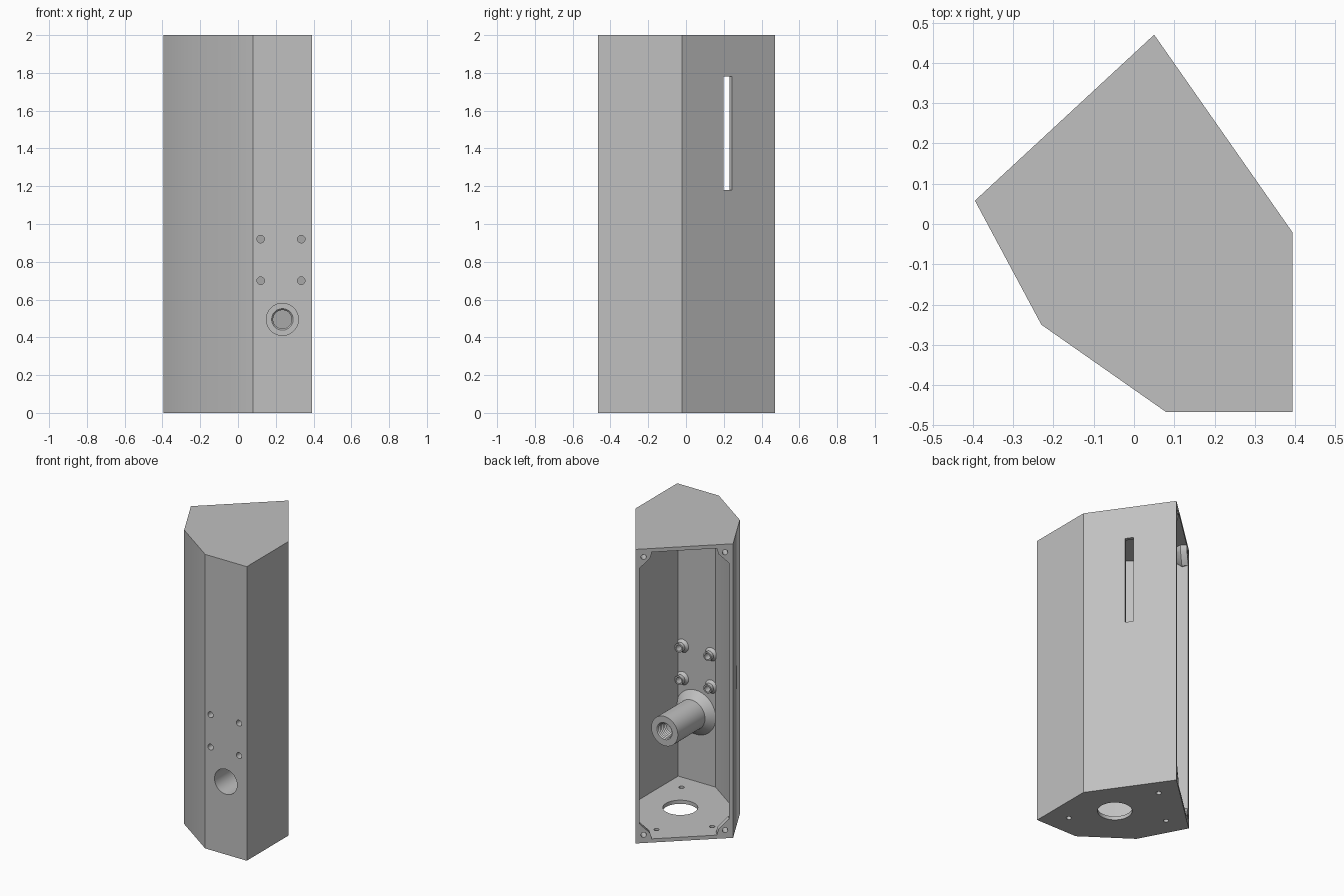
import bpy, bmesh, math
from mathutils import Vector, Matrix

if "Cube" in bpy.data.objects:
    bpy.data.objects.remove(bpy.data.objects["Cube"], do_unlink=True)

grey = bpy.data.materials.new("plain grey")
grey.use_nodes = True
grey.diffuse_color = (0.53, 0.53, 0.53, 1)
grey.node_tree.nodes["Principled BSDF"].inputs["Base Color"].default_value = grey.diffuse_color

HEIGHT, WALL = 2.0, 0.025
# Outline, counter-clockwise from above; the third edge is the open side
OUTLINE = [Vector(p) for p in ((0.393, -0.467), (0.393, -0.02), (0.05, 0.47),
                               (-0.395, 0.058), (-0.23, -0.25), (0.08, -0.467))]
OPEN_START, OPEN_END = OUTLINE[2], OUTLINE[3]
OPEN_LENGTH = (OPEN_END - OPEN_START).length
ALONG = ((OPEN_END - OPEN_START) / OPEN_LENGTH).to_3d()
INWARD = Vector((-ALONG.y, ALONG.x, 0))
FRONT_Y = OUTLINE[0].y
INNER_Y = FRONT_Y + WALL


def make(name, bm):
    bmesh.ops.recalc_face_normals(bm, faces=bm.faces)
    mesh = bpy.data.meshes.new(name)
    bm.to_mesh(mesh)
    bm.free()
    mesh.materials.append(grey)
    obj = bpy.data.objects.new(name, mesh)
    bpy.context.collection.objects.link(obj)
    return obj


def activate(obj):
    bpy.ops.object.select_all(action='DESELECT')
    obj.select_set(True)
    bpy.context.view_layer.objects.active = obj


def subtract(obj, cutter):
    cutter.hide_render = True
    mod = obj.modifiers.new("cut", 'BOOLEAN')
    mod.operation, mod.solver, mod.object = 'DIFFERENCE', 'EXACT', cutter
    activate(obj)
    bpy.ops.object.modifier_apply(modifier=mod.name)
    bpy.data.objects.remove(cutter, do_unlink=True)


def smooth(obj):
    activate(obj)
    bpy.ops.object.shade_smooth_by_angle(angle=math.radians(30))


def prism(name, points, low, high):
    bm = bmesh.new()
    face = bm.faces.new([bm.verts.new((p.x, p.y, low)) for p in points])
    top = bmesh.ops.extrude_face_region(bm, geom=[face])["geom"]
    bmesh.ops.translate(bm, vec=(0, 0, high - low),
                        verts=[v for v in top if isinstance(v, bmesh.types.BMVert)])
    return make(name, bm)


def offset(points, distances):
    """Move every edge inward by its own distance."""
    normals = []
    for i, p in enumerate(points):
        d = (points[(i + 1) % len(points)] - p).normalized()
        normals.append(Vector((-d.y, d.x)))
    result = []
    for i, p in enumerate(points):
        m, n, a, b = normals[i - 1], normals[i], distances[i - 1], distances[i]
        shift = Vector((a * n.y - b * m.y, m.x * b - n.x * a)) / (m.x * n.y - m.y * n.x)
        result.append(p + shift)
    return result


def drill(bm, centre, axis, radius, length, sides=32):
    turn = Vector((0, 0, 1)).rotation_difference(axis).to_matrix().to_4x4()
    bmesh.ops.create_cone(bm, cap_ends=True, segments=sides, radius1=radius, radius2=radius,
                          depth=length, matrix=Matrix.Translation(centre) @ turn)


def lathe(name, x, z, profile, sides=48):
    """Turn a closed (radius, y) profile about an axis running front to back."""
    bm = bmesh.new()
    rings = []
    for i in range(sides):
        t = math.tau * i / sides
        rings.append([bm.verts.new((x + r * math.cos(t), y, z + r * math.sin(t)))
                      for r, y in profile])
    for i in range(sides):
        a, b = rings[i - 1], rings[i]
        for j in range(len(profile)):
            bm.faces.new((a[j - 1], a[j], b[j], b[j - 1]))
    obj = make(name, bm)
    smooth(obj)
    return obj


def corner_boss(right_end, top):
    """Rounded, tapering screw boss for one corner of the open side."""
    shape = ((-0.06, -0.06), (0.1, -0.06), (0.1, 0.03), (0.09, 0.065),
             (0.06, 0.095), (0.025, 0.13), (-0.06, 0.14))
    bm = bmesh.new()
    for depth, scale in ((-0.1, 1), (0.04, 1), (0.15, 0.25)):
        for u, h in shape:
            u, h = u if u < 0 else u * scale, h if h < 0 else h * scale
            u = OPEN_LENGTH - u if right_end else u
            h = HEIGHT - h if top else h
            bm.verts.new(OPEN_START.to_3d() + ALONG * u + INWARD * depth + Vector((0, 0, h)))
    hull = bmesh.ops.convex_hull(bm, input=bm.verts)
    spare = [v for v in bm.verts if not v.link_faces]
    bmesh.ops.delete(bm, geom=spare, context='VERTS')
    return make("boss_shape", bm)


# Hollow housing, with the corner bosses left standing
housing = prism("housing", OUTLINE, 0, HEIGHT)
inner = offset(OUTLINE, [WALL, WALL, -0.05, WALL, WALL, WALL])
cavity = prism("cavity_cutter", inner, WALL, HEIGHT - WALL)
for right_end in (False, True):
    for top in (False, True):
        subtract(cavity, corner_boss(right_end, top))
subtract(housing, cavity)

# Screw holes, spout hole and base holes
STUDS = [(x, z) for x in (0.12, 0.335) for z in (0.7, 0.92)]
SPOUT_X, SPOUT_Z = 0.235, 0.495
holes = bmesh.new()
for u in (0.05, OPEN_LENGTH - 0.05):
    for z in (0.055, HEIGHT - 0.055):
        place = OPEN_START.to_3d() + ALONG * u + Vector((0, 0, z))
        drill(holes, place, INWARD, 0.017, 0.16, 24)
back = Vector((0, 1, 0))
for x, z in STUDS:
    drill(holes, Vector((x, FRONT_Y, z)), back, 0.02, 0.1, 24)
drill(holes, Vector((SPOUT_X, FRONT_Y, SPOUT_Z)), back, 0.085, 0.1, 48)
up = Vector((0, 0, 1))
drill(holes, Vector((0.094, -0.073, 0)), up, 0.108, 0.1, 48)
for x, y in ((0.258, -0.321), (0.03, 0.274), (-0.225, 0.041)):
    drill(holes, Vector((x, y, 0)), up, 0.017, 0.1, 24)

# Tall slot through the back right wall
wall_dir = (OUTLINE[2] - OUTLINE[1]).normalized()
spin = Matrix.Rotation(math.atan2(wall_dir.y, wall_dir.x), 4, 'Z')
middle = OUTLINE[1].lerp(OUTLINE[2], 0.493).to_3d() + Vector((0, 0, 1.48))
bmesh.ops.create_cube(holes, size=1, matrix=Matrix.Translation(middle) @ spin
                      @ Matrix.Diagonal((0.055, 0.12, 0.6, 1)))
subtract(housing, make("hole_cutter", holes))
smooth(housing)

# Flared tube with a threaded bore at its inner end
tube_end, step = -0.105, 0.016
thread = [(0.049 if i % 2 else 0.057, tube_end - step * i / 2) for i in range(13)]
lathe("threaded_tube", SPOUT_X, SPOUT_Z,
      [(0.085, INNER_Y), (0.15, INNER_Y), (0.1, INNER_Y + 0.045), (0.1, tube_end)]
      + thread + [(0.085, thread[-1][1])])

# Four hollow studs inside the front wall
for i, (x, z) in enumerate(STUDS):
    lathe(f"stud_{i + 1}", x, z,
          [(0.02, INNER_Y), (0.045, INNER_Y), (0.03, INNER_Y + 0.018),
           (0.03, INNER_Y + 0.042), (0.02, INNER_Y + 0.042)], 24)
